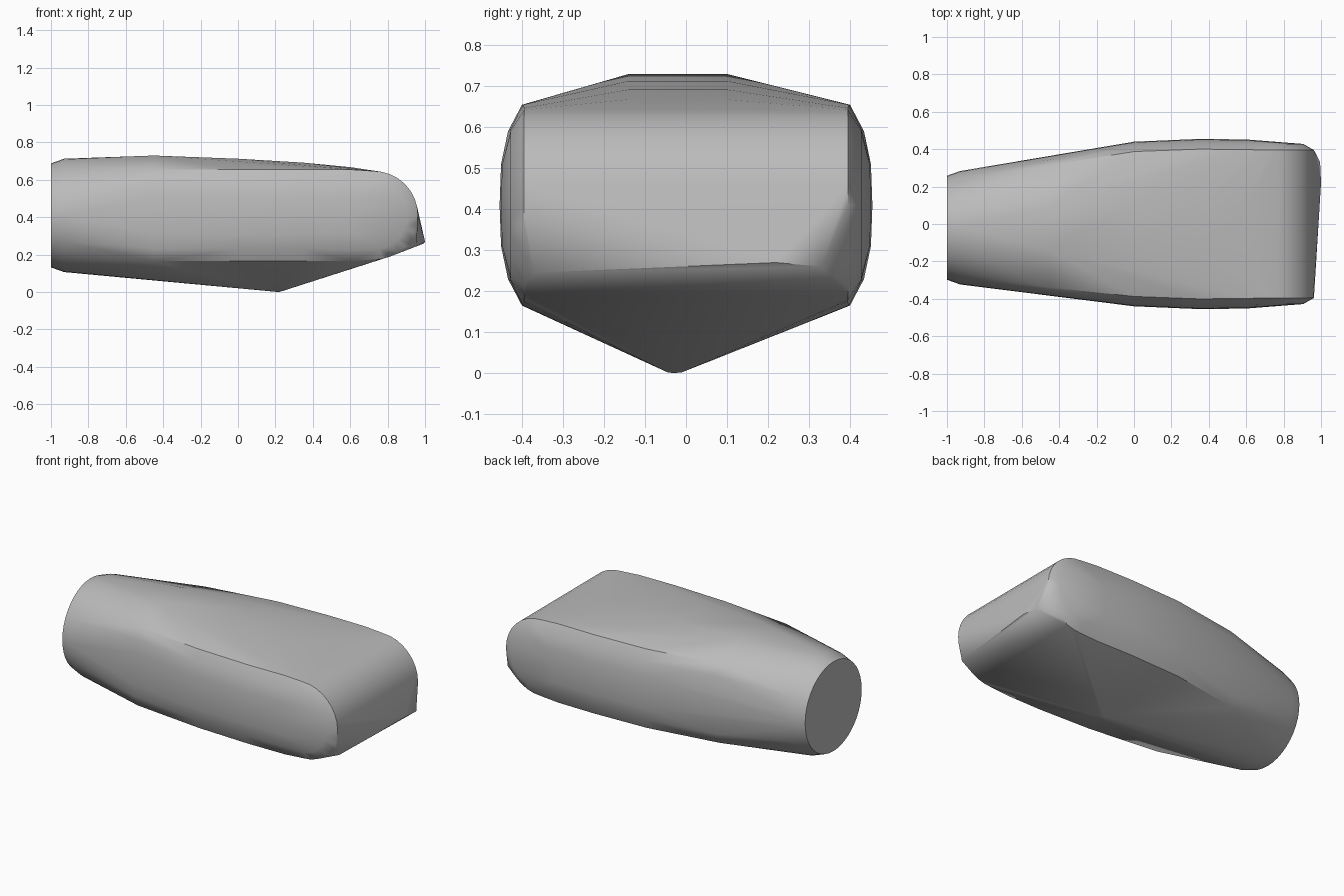
import bpy
import bmesh
from math import sin, cos, pi

cube = bpy.data.objects.get("Cube")
if cube:
    bpy.data.objects.remove(cube, do_unlink=True)

MID = 0.41          # height of the long axis
points = []


def ring(x, y, radius, count=40):
    """Round section across the long axis."""
    for i in range(count):
        a = 2 * pi * i / count
        points.append((x, y + radius * cos(a), MID + radius * sin(a)))


def section(x, y, half, top):
    """Bulging sides and a narrow flat crown."""
    for s in (-1, 1):
        for f, dz in ((1, 0), (0.992, 0.1), (0.955, 0.18), (0.88, 0.245)):
            points.append((x, y + s * half * f, MID + dz))
            points.append((x, y + s * half * f, MID - dz))
        points.append((x, -0.02 + s * 0.12, top))


def nose_arc(x, y, radius, count=16):
    """Half-round end of a side panel."""
    for i in range(count + 1):
        a = pi * (i / count - 0.5)
        for s in (-1, 1):
            points.append((x + radius * cos(a), s * y, MID + radius * sin(a)))


# Flat round cap and its chamfer
ring(-1, -0.02, 0.278)
ring(-0.93, -0.02, 0.303)

# Middle of the body
section(-0.45, -0.012, 0.372, 0.73)
section(0, 0, 0.44, 0.713)
section(0.35, 0, 0.455, 0.692)
section(0.6, 0, 0.452, 0.668)

# Rounded nose
nose_arc(0.725, 0.395, 0.237)
nose_arc(0.72, 0.428, 0.185)

# Skewed lower lip of the nose
points += [(0.955, -0.37, 0.245), (0.995, 0.33, 0.26), (1, 0.22, 0.27)]

# Keel point underneath
points += [(0.22, -0.045, 0.002), (0.22, -0.03, 0), (0.22, -0.01, 0.002)]

# Wrap the sections in one skin
bm = bmesh.new()
for p in points:
    bm.verts.new(p)
bmesh.ops.convex_hull(bm, input=bm.verts[:])
loose = [v for v in bm.verts if not v.link_faces]
bmesh.ops.delete(bm, geom=loose, context='VERTS')
bmesh.ops.dissolve_limit(bm, angle_limit=0.01, verts=bm.verts[:], edges=bm.edges[:])
bmesh.ops.recalc_face_normals(bm, faces=bm.faces[:])
mesh = bpy.data.meshes.new("body")
bm.to_mesh(mesh)
bm.free()

body = bpy.data.objects.new("body", mesh)
bpy.context.collection.objects.link(body)

# Plain grey
grey = bpy.data.materials.new("plain grey")
grey.use_nodes = True
colour = (0.5, 0.5, 0.5, 1)
grey.diffuse_color = colour
for node in grey.node_tree.nodes:
    if node.type == 'BSDF_PRINCIPLED':
        node.inputs["Base Color"].default_value = colour
mesh.materials.append(grey)

bpy.ops.object.select_all(action='DESELECT')
body.select_set(True)
bpy.context.view_layer.objects.active = body
bpy.ops.object.shade_smooth_by_angle(angle=0.65)
